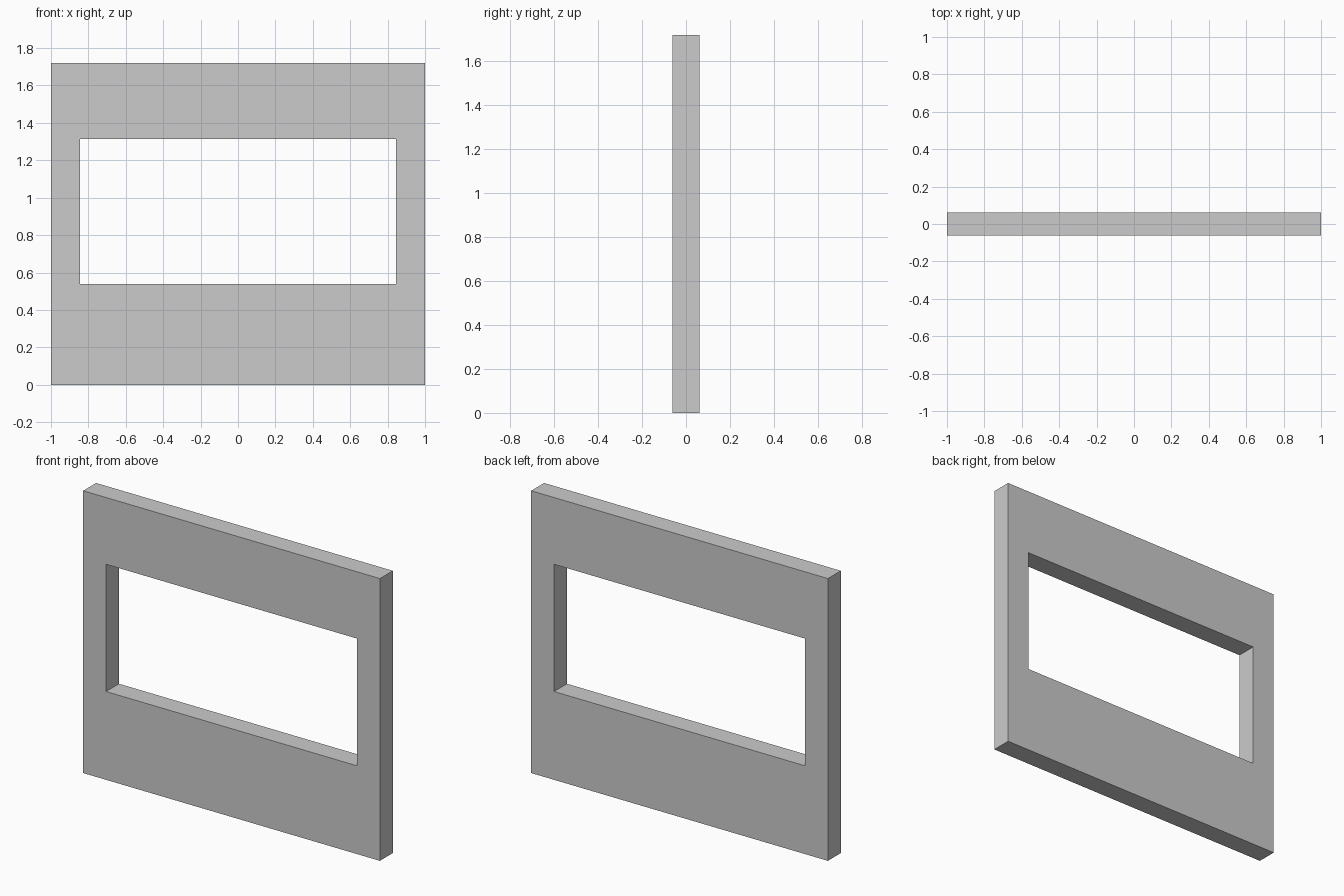
import bpy
import bmesh

if "Cube" in bpy.data.objects:
    bpy.data.objects.remove(bpy.data.objects["Cube"])

HALF_DEPTH = 0.062


def rect(x, z0, z1):
    return [(-x, z0), (x, z0), (x, z1), (-x, z1)]


# Wall outline and window opening
outer = rect(1.0, 0.0, 1.72)
inner = rect(0.846, 0.538, 1.313)

bm = bmesh.new()


def ring(points, y):
    return [bm.verts.new((x, y, z)) for x, z in points]


def bridge(a, b):
    for i in range(4):
        j = (i + 1) % 4
        bm.faces.new((a[i], a[j], b[j], b[i]))


# Front face, reveal, back face and outer edge form one closed band
rings = [ring(outer, -HALF_DEPTH), ring(inner, -HALF_DEPTH),
         ring(inner, HALF_DEPTH), ring(outer, HALF_DEPTH)]
for k in range(4):
    bridge(rings[k], rings[(k + 1) % 4])
bmesh.ops.recalc_face_normals(bm, faces=bm.faces)

mesh = bpy.data.meshes.new("window_wall")
bm.to_mesh(mesh)
bm.free()
wall = bpy.data.objects.new("window_wall", mesh)
bpy.context.collection.objects.link(wall)
